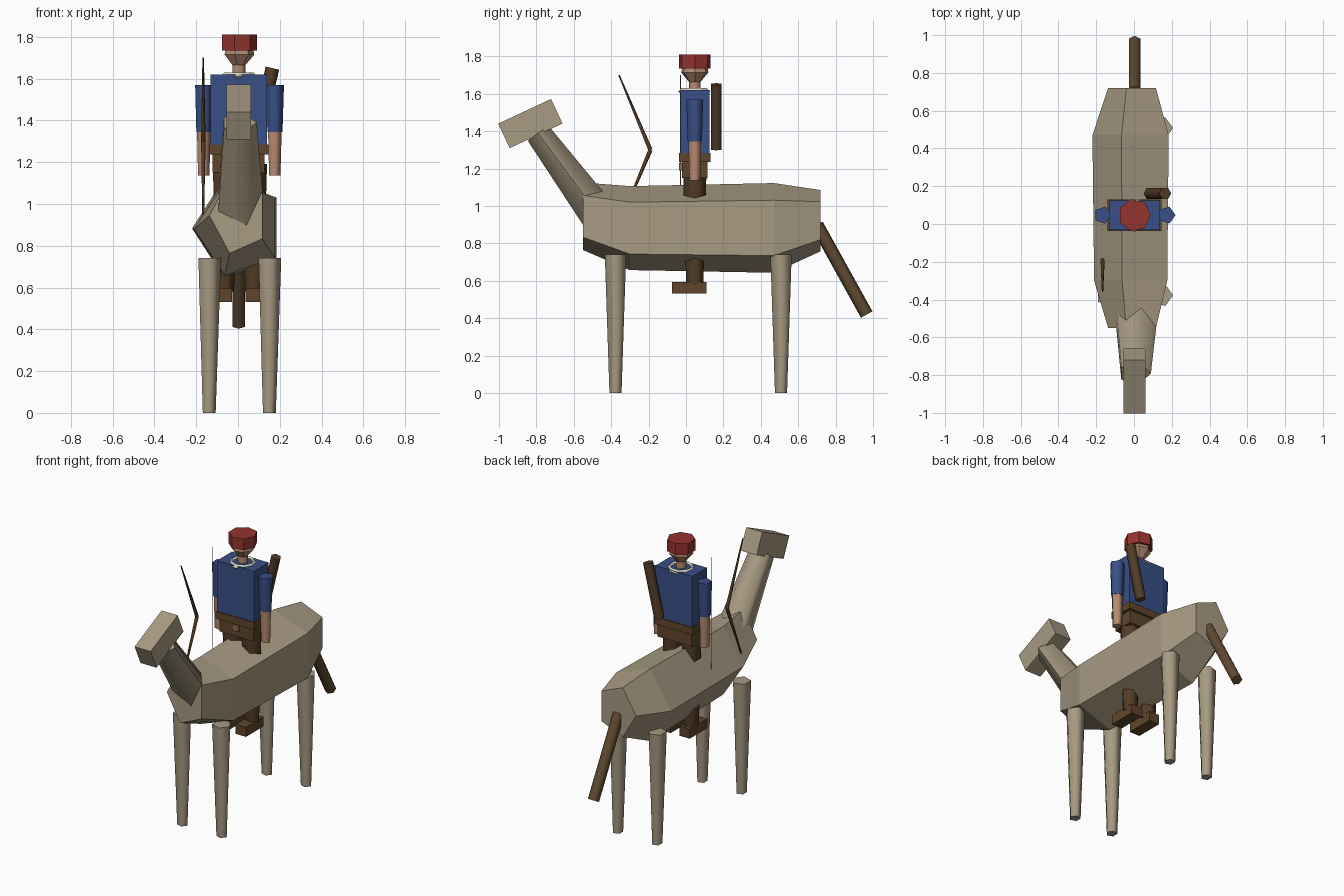
import bpy, bmesh, math
from mathutils import Vector, Matrix

cube = bpy.data.objects.get("Cube")
if cube:
    bpy.data.objects.remove(cube, do_unlink=True)


def material(name, r, g, b):
    m = bpy.data.materials.new(name)
    m.use_nodes = True
    m.diffuse_color = (r, g, b, 1)
    bsdf = next(n for n in m.node_tree.nodes if n.type == 'BSDF_PRINCIPLED')
    bsdf.inputs["Base Color"].default_value = (r, g, b, 1)
    return m


HIDE = material("tan hide", .39, .325, .225)
BLUE = material("blue cloth", .04, .078, .24)
RED = material("red felt", .30, .033, .028)
SKIN = material("skin", .48, .26, .165)
LEATHER = material("brown leather", .115, .06, .024)
DARK = material("dark brown", .085, .045, .02)
WOOD = material("brown wood", .115, .068, .03)
CREAM = material("cream cloth", .72, .70, .60)
GREY = material("grey cord", .32, .32, .32)
BUCKLE = material("light brown", .28, .15, .08)


def finish(name, bm, mat, smooth=False):
    bmesh.ops.recalc_face_normals(bm, faces=bm.faces)
    mesh = bpy.data.meshes.new(name)
    bm.to_mesh(mesh)
    bm.free()
    mesh.materials.append(mat)
    ob = bpy.data.objects.new(name, mesh)
    bpy.context.collection.objects.link(ob)
    if smooth:
        bpy.ops.object.select_all(action='DESELECT')
        ob.select_set(True)
        bpy.context.view_layer.objects.active = ob
        bpy.ops.object.shade_smooth_by_angle(angle=math.radians(75))
    return ob


def loft(name, rings, mat, sides, phase=0, smooth=False):
    """Skin rings given as (centre, u axis, v axis), capped at both ends."""
    bm = bmesh.new()
    loops = []
    for c, u, v in rings:
        angles = [phase + math.tau * i / sides for i in range(sides)]
        loops.append([bm.verts.new(c + u * math.cos(a) + v * math.sin(a)) for a in angles])
    for a, b in zip(loops, loops[1:]):
        for i in range(sides):
            j = (i + 1) % sides
            bm.faces.new((a[i], a[j], b[j], b[i]))
    bm.faces.new(loops[0])
    bm.faces.new(loops[-1])
    return finish(name, bm, mat, smooth)


def rod(name, p0, p1, r0, r1, mat, sides=5, phase=0, widen=1, smooth=True):
    """Tapered rod between two points."""
    p0, p1 = Vector(p0), Vector(p1)
    axis = (p1 - p0).normalized()
    u = Vector((1, 0, 0))
    u = (u - axis * u.dot(axis)).normalized()
    v = axis.cross(u)
    rings = [(p, u * r * widen, v * r) for p, r in ((p0, r0), (p1, r1))]
    return loft(name, rings, mat, sides, phase, smooth)


def box(name, centre, size, mat, tilt=0):
    bm = bmesh.new()
    m = (Matrix.Translation(centre) @ Matrix.Rotation(tilt, 4, 'X')
         @ Matrix.Diagonal((*size, 1)))
    bmesh.ops.create_cube(bm, size=1, matrix=m)
    return finish(name, bm, mat)


CX, RY = .003, .047  # model axis and rider's depth

# Animal: body, neck, head, tail, legs
loft("animal_body",
     [(Vector((CX, y, z)), Vector((rx, 0, 0)), Vector((0, 0, rz))) for y, z, rx, rz in
      ((-.55, .945, .14, .19), (-.3, .882, .214, .236),
       (.47, .883, .223, .252), (.72, .922, .14, .172))],
     HIDE, 5, math.pi)
rod("animal_neck", (CX, -.47, .955), (CX, -.791, 1.39), .103, .072, HIDE, widen=1.2)
box("animal_head", (CX, -.832, 1.441), (.118, .312, .145), HIDE, math.radians(25))
rod("animal_tail", (CX, .966, .42), (CX, .70, .90), .035, .035, WOOD, 6, math.pi / 2)
for side, s in (("left", 1), ("right", -1)):
    for end, y in (("front", -.377), ("back", .508)):
        x = CX + s * .144
        rod(f"{end}_{side}_leg", (x, y, 0), (x, y, .742), .034, .06, HIDE)

# Rider: trunk and belt
box("torso", (CX, RY, 1.445), (.27, .155, .35), BLUE)
box("belt", (CX, RY, 1.26), (.284, .168, .048), LEATHER)
box("hips", (CX, RY, 1.195), (.25, .138, .09), LEATHER)
box("belt_buckle", (CX, -.029, 1.21), (.045, .016, .04), BUCKLE)

# Rider: arms, legs, boots
for side, s in (("left", 1), ("right", -1)):
    x = CX + s * .17
    rod(f"{side}_sleeve", (x, RY, 1.345), (x, RY, 1.57), .04, .047, BLUE)
    rod(f"{side}_forearm", (x, RY, 1.137), (x, RY, 1.35), .03, .036, SKIN)
    x = CX + s * .07
    rod(f"{side}_rider_leg", (x, RY, .58), (x, RY, 1.19), .048, .066, DARK)
    box(f"{side}_boot", (x, .018, .563), (.075, .185, .063), LEATHER)

# Rider: neck, head, hat
rod("rider_neck", (CX, RY, 1.6), (CX, RY, 1.67), .032, .032, SKIN, 7)
X, Y = Vector((1, 0, 0)), Vector((0, 1, 0))
loft("rider_head",
     [(Vector((CX, RY, z)), X * r, Y * r) for z, r in
      ((1.64, .012), (1.715, .075), (1.78, .06))], SKIN, 7)
rod("hat", (CX, RY, 1.735), (CX, RY, 1.81), .087, .087, RED, 7, smooth=False)

# Ring collar
bm = bmesh.new()
major, minor = 9, 4
grid = []
for i in range(major):
    a = math.tau * i / major
    ring = []
    for j in range(minor):
        b = math.tau * j / minor
        r = .07 + .018 * math.cos(b)
        ring.append(bm.verts.new((CX + r * math.sin(a), RY - r * math.cos(a),
                                  1.612 + .018 * math.sin(b))))
    grid.append(ring)
for i in range(major):
    for j in range(minor):
        k, m = (i + 1) % major, (j + 1) % minor
        bm.faces.new((grid[i][j], grid[k][j], grid[k][m], grid[i][m]))
finish("collar", bm, CREAM)

# Gear: arrow tube on the back, bow limbs and cord
rod("arrow_tube", (.083, .162, 1.305), (.165, .162, 1.65), .033, .033, DARK, 6)
grip = (-.167, -.19, 1.3)
for part, z in (("upper", 1.7), ("lower", .9)):
    rod(f"{part}_bow_limb", grip, (-.167, -.358, z), .012, .004, DARK)
rod("bow_cord", (-.165, -.03, .9), (-.165, -.03, 1.7), .003, .003, GREY, 4)
